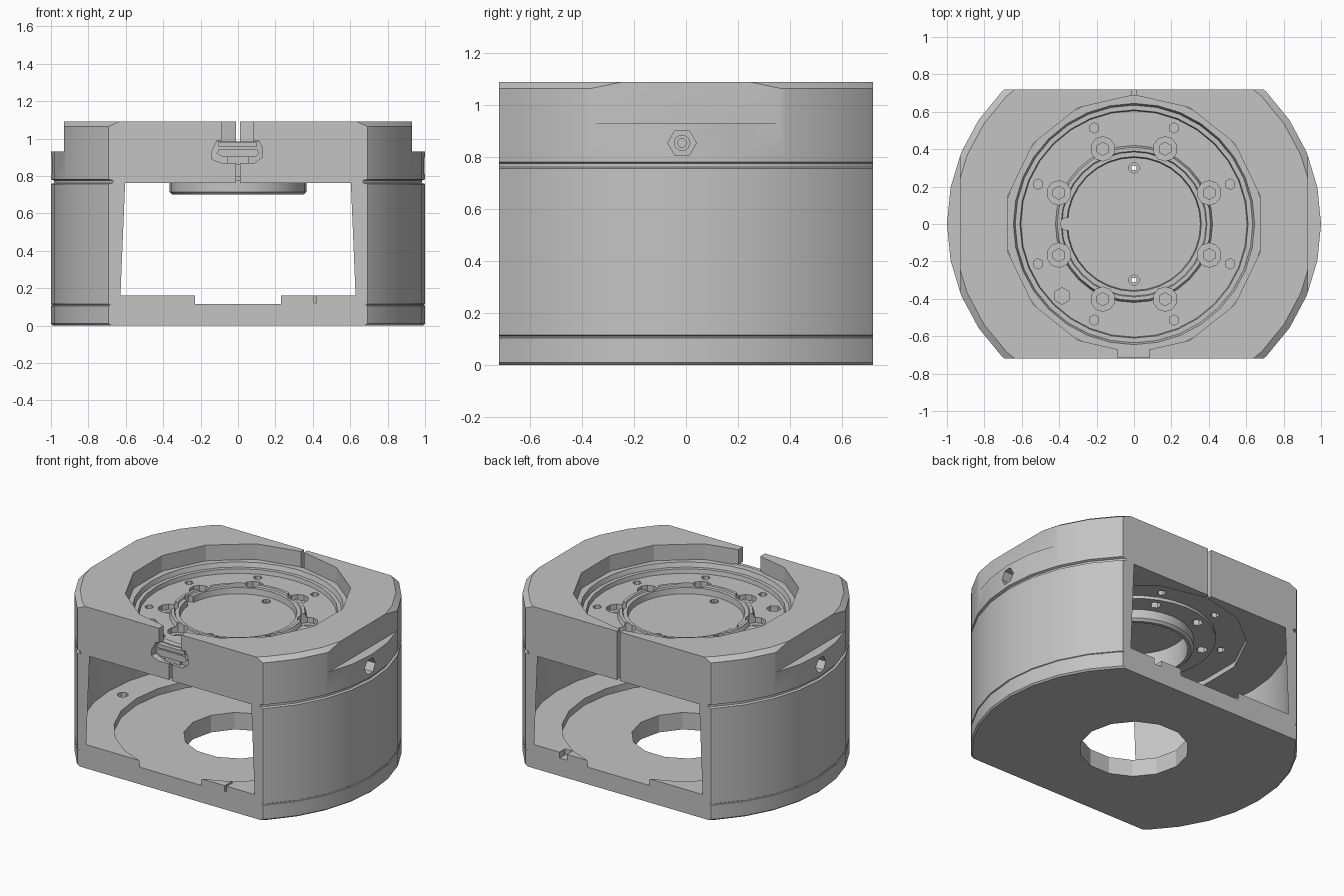
import bpy, bmesh, math
from mathutils import Matrix

cube = bpy.data.objects.get("Cube")
if cube:
    bpy.data.objects.remove(cube, do_unlink=True)

grey = bpy.data.materials.new("machined_grey")
grey.use_nodes = True
colour = (0.55, 0.55, 0.55, 1)
grey.diffuse_color = colour
grey.node_tree.nodes["Principled BSDF"].inputs["Base Color"].default_value = colour


def finish(name, bm):
    bmesh.ops.recalc_face_normals(bm, faces=bm.faces)
    mesh = bpy.data.meshes.new(name)
    bm.to_mesh(mesh)
    bm.free()
    mesh.materials.append(grey)
    ob = bpy.data.objects.new(name, mesh)
    bpy.context.collection.objects.link(ob)
    return ob


def lathe(name, profile, sides, phase=0):
    """Spin an open (radius, height) profile, capping both ends."""
    bm = bmesh.new()
    angles = [math.tau * (i + phase) / sides for i in range(sides)]
    rings = [[bm.verts.new((r * math.cos(a), r * math.sin(a), z)) for a in angles]
             for r, z in profile]
    for a, b in zip(rings, rings[1:]):
        for i in range(sides):
            j = (i + 1) % sides
            bm.faces.new((a[i], a[j], b[j], b[i]))
    bm.faces.new(rings[0])
    bm.faces.new(rings[-1])
    return finish(name, bm)


def prism(name, outline, y0, y1):
    """Extrude an (x, z) outline along y."""
    bm = bmesh.new()
    face = bm.faces.new([bm.verts.new((x, y0, z)) for x, z in outline])
    new = bmesh.ops.extrude_face_region(bm, geom=[face])["geom"]
    bmesh.ops.translate(bm, vec=(0, y1 - y0, 0),
                        verts=[v for v in new if isinstance(v, bmesh.types.BMVert)])
    return finish(name, bm)


def box(name, x0, x1, y0, y1, z0, z1):
    return prism(name, [(x0, z0), (x1, z0), (x1, z1), (x0, z1)], y0, y1)


def rod(name, r, length, centre, sides=6, axis="Z"):
    bm = bmesh.new()
    turn = Matrix.Rotation(math.pi / 2, 4, "Y") if axis == "X" else Matrix()
    bmesh.ops.create_cone(bm, cap_ends=True, segments=sides, radius1=r, radius2=r, depth=length,
                          matrix=Matrix.Translation(centre) @ turn)
    return finish(name, bm)


def cut(ob, cutters, operation="DIFFERENCE"):
    """Apply the cutters to the part and remove them."""
    for c in cutters:
        mod = ob.modifiers.new("cut", "BOOLEAN")
        mod.operation = operation
        mod.solver = "EXACT"
        mod.object = c
    bpy.context.view_layer.update()
    deps = bpy.context.evaluated_depsgraph_get()
    mesh = bpy.data.meshes.new_from_object(ob.evaluated_get(deps))
    ob.modifiers.clear()
    ob.data = mesh
    for c in cutters:
        bpy.data.objects.remove(c, do_unlink=True)


def smooth(ob):
    bpy.ops.object.select_all(action="DESELECT")
    ob.select_set(True)
    bpy.context.view_layer.objects.active = ob
    bpy.ops.object.shade_smooth_by_angle(angle=math.radians(25))


# Housing: round drum with two grooves, cut flat at front and back
housing = lathe("housing", [(0.99, 0), (1, 0.01), (1, 0.105), (0.995, 0.108), (0.995, 0.113),
                            (1, 0.116), (1, 0.757), (0.985, 0.762), (0.985, 0.776), (1, 0.782),
                            (1, 1.065), (0.965, 1.09)], 32)
cut(housing, [box("flats", -2, 2, -0.72, 0.72, -1, 2)], "INTERSECT")

# Round tapering cavity that breaks out as the windows, floor pocket and floor holes
cutters = [
    lathe("cavity", [(0.96, 0.16), (0.944, 0.762)], 32),
    lathe("floor_pocket", [(0.76, 0.115), (0.76, 0.3)], 24),
    lathe("floor_hole", [(0.335, -0.1), (0.335, 0.2)], 14),
    rod("floor_pin_hole", 0.035, 0.1, (-0.86, 0, 0.16), 8),
]
# Bore, leaving only a thin wall at front and back
cutters.append(lathe("bore", [(0.69, 0.7), (0.69, 1.2)], 14, 0.5))
# Clamp slits and the screw pocket at the front
cutters += [
    box("back_slit", -0.012, 0.012, 0.5, 1, 0.7, 1.2),
    box("front_slit", -0.012, 0.012, -1, -0.5, 0.7, 0.95),
    box("front_gap", -0.085, 0.08, -1, -0.5, 0.97, 1.2),
    prism("screw_pocket", [(-0.09, 0.87), (0.09, 0.87), (0.13, 0.9), (0.13, 0.95),
                           (0.11, 0.99), (-0.11, 0.99), (-0.14, 0.93), (-0.14, 0.89)], -1, -0.6),
    box("front_notch", 0.405, 0.42, -1, -0.6, 0.12, 0.2),
    box("back_notch", 0.385, 0.44, 0.66, 1, 0.12, 0.2),
]
# Side steps and side screw holes
for s in (-1, 1):
    cutters.append(box("side_step", min(s * 0.93, s * 2), max(s * 0.93, s * 2), -1, 1, 0.93, 2))
    cutters.append(rod("side_hole", 0.055, 0.2, (s, -0.015, 0.855), 6, "X"))
cut(housing, cutters)
smooth(housing)

# Small socket screws inside the side holes
for s, side in ((-1, "right"), (1, "left")):
    screw = rod(side + "_side_screw", 0.032, 0.05, (s * 0.92, -0.015, 0.855), 10, "X")
    cut(screw, [rod("socket", 0.018, 0.06, (s * 0.95, -0.015, 0.855), 6, "X")])

# Clamp screw in the front pocket: flat plate, nut and tip
box("clamp_plate", -0.105, 0.1, -0.715, -0.66, 0.955, 0.98)
prism("clamp_nut", [(-0.08, 0.9), (0.09, 0.9), (0.115, 0.92), (0.1, 0.945), (-0.1, 0.945),
                    (-0.115, 0.92)], -0.71, -0.66)
box("clamp_tip", -0.06, 0.06, -0.7, -0.66, 0.86, 0.9)

# Flange: stepped plate with raised lip, central pocket and hanging hub
flange = lathe("flange", [(0.33, 0.86), (0.33, 0.70), (0.35, 0.70), (0.365, 0.715), (0.365, 0.775),
                          (0.5, 0.775), (0.5, 0.795), (0.688, 0.795), (0.688, 0.985),
                          (0.645, 0.985), (0.635, 0.955), (0.61, 0.955), (0.605, 0.927),
                          (0.42, 0.927), (0.41, 0.955), (0.39, 0.955), (0.385, 0.945),
                          (0.36, 0.945), (0.355, 0.905)], 32)
holes = [rod("key_hole", 0.045, 0.5, (-0.385, -0.385, 1), 6),
         rod("lip_notch", 0.035, 0.1, (-0.36, 0, 0.955), 8)]
for k in range(8):
    a = math.tau * (k + 0.5) / 8
    c, s = math.cos(a), math.sin(a)
    holes.append(rod("bolt_seat", 0.065, 0.1, (0.435 * c, 0.435 * s, 0.94), 10))
    holes.append(rod("bolt_hole", 0.035, 0.5, (0.435 * c, 0.435 * s, 0.9), 6))
    holes.append(rod("small_hole", 0.028, 0.5, (0.556 * c, 0.556 * s, 0.9), 6))
for s in (-1, 1):
    holes.append(rod("pin_hole", 0.014, 0.5, (0, s * 0.3, 0.9), 8))
    holes.append(rod("pin_seat", 0.028, 0.04, (0, s * 0.3, 0.905), 10))
cut(flange, holes)
smooth(flange)
